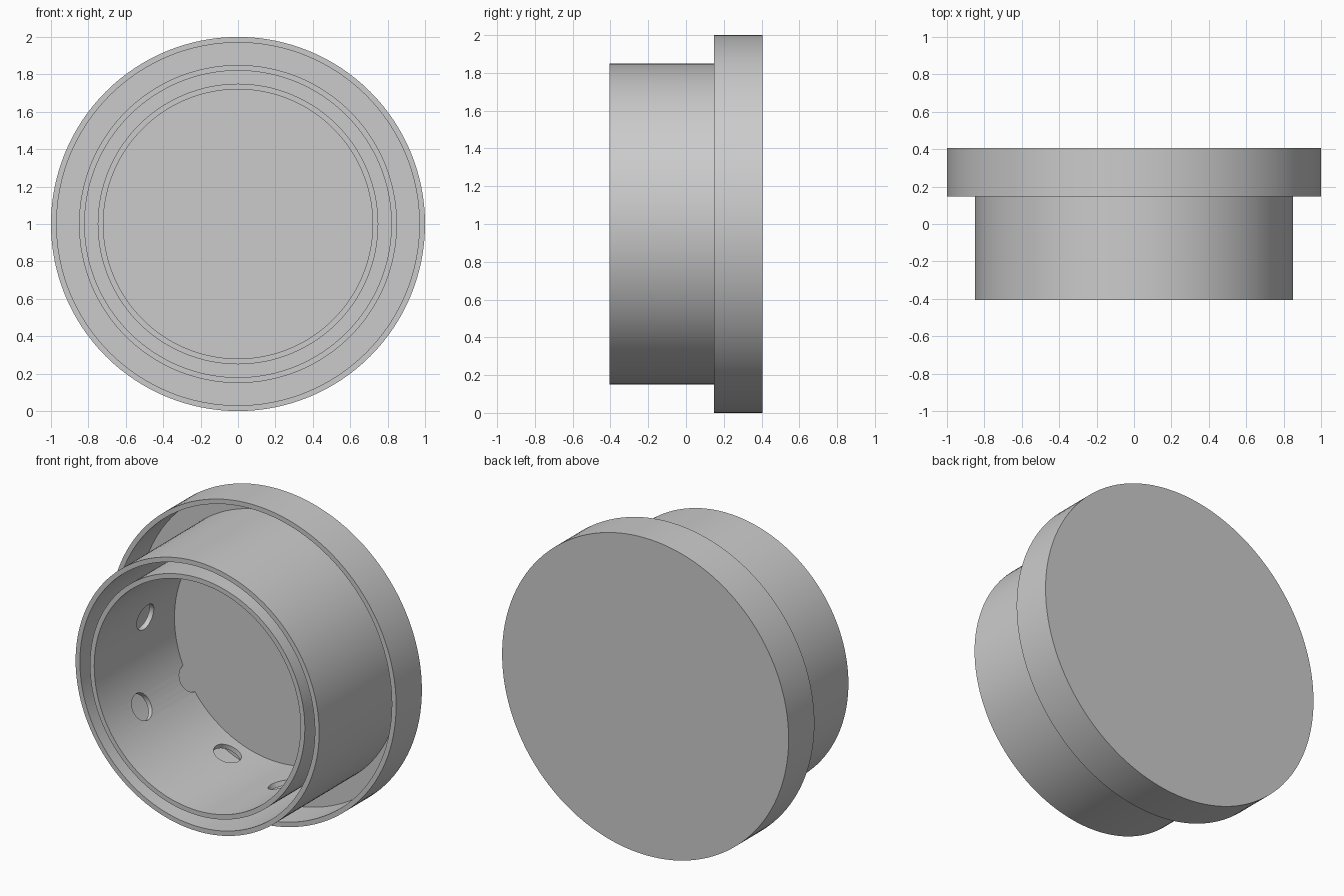
import bpy, bmesh
from math import sin, cos, pi, radians
from mathutils import Matrix, Vector

if "Cube" in bpy.data.objects:
    bpy.data.objects.remove(bpy.data.objects["Cube"])

SEG = 128
FRONT, BACK = -0.405, 0.405
PLATE = 0.395          # front surface of the back plate


def lathe(name, profile, closed):
    """Revolve (radius, y) points about the y axis through z = 1."""
    bm = bmesh.new()
    rings = []
    for r, y in profile:
        if r == 0:
            rings.append([bm.verts.new((0, y, 1))] * SEG)
        else:
            rings.append([bm.verts.new((r * cos(2 * pi * i / SEG), y, 1 + r * sin(2 * pi * i / SEG)))
                          for i in range(SEG)])
    pairs = list(zip(rings, rings[1:]))
    if closed:
        pairs.append((rings[-1], rings[0]))
    for a, b in pairs:
        for i in range(SEG):
            j = (i + 1) % SEG
            bm.faces.new(list(dict.fromkeys((a[i], a[j], b[j], b[i]))))
    return finish(name, bm)


def finish(name, bm):
    bmesh.ops.recalc_face_normals(bm, faces=bm.faces)
    mesh = bpy.data.meshes.new(name)
    bm.to_mesh(mesh)
    bm.free()
    obj = bpy.data.objects.new(name, mesh)
    bpy.context.collection.objects.link(obj)
    return obj


def activate(obj):
    bpy.ops.object.select_all(action='DESELECT')
    obj.select_set(True)
    bpy.context.view_layer.objects.active = obj


def tube(name, outer, inner):
    y_end = PLATE + 0.004
    return lathe(name, [(outer, FRONT), (outer, y_end), (inner, y_end), (inner, FRONT)], True)


# Shallow lid: back plate with a thin outer skirt
lid = lathe("lid", [(0, BACK), (1, BACK), (1, 0.148), (0.97, 0.148), (0.97, PLATE), (0, PLATE)], False)

# Two concentric walls standing on the plate
outer_wall = tube("outer_wall", 0.85, 0.82)
inner_wall = tube("inner_wall", 0.75, 0.72)

# Staggered rows of drain holes through the inner wall only
bm = bmesh.new()
for row in range(4):
    for k in range(3):
        a = radians(90 - 40 * row + 120 * k)
        d = Vector((cos(a), 0, sin(a)))
        place = Matrix.Translation(d * 0.735 + Vector((0, -0.07 + 0.158 * row, 1)))
        turn = d.to_track_quat('Z', 'Y').to_matrix().to_4x4()
        bmesh.ops.create_cone(bm, cap_ends=True, segments=32, radius1=0.083, radius2=0.083,
                              depth=0.14, matrix=place @ turn)
cutter = finish("hole_cutter", bm)
cutter.hide_render = True

activate(inner_wall)
cut = inner_wall.modifiers.new("holes", 'BOOLEAN')
cut.operation = 'DIFFERENCE'
cut.solver = 'EXACT'
cut.object = cutter
bpy.ops.object.modifier_apply(modifier=cut.name)
bpy.data.objects.remove(cutter, do_unlink=True)

for part in (lid, outer_wall, inner_wall):
    activate(part)
    bpy.ops.object.shade_smooth_by_angle(angle=radians(30))
